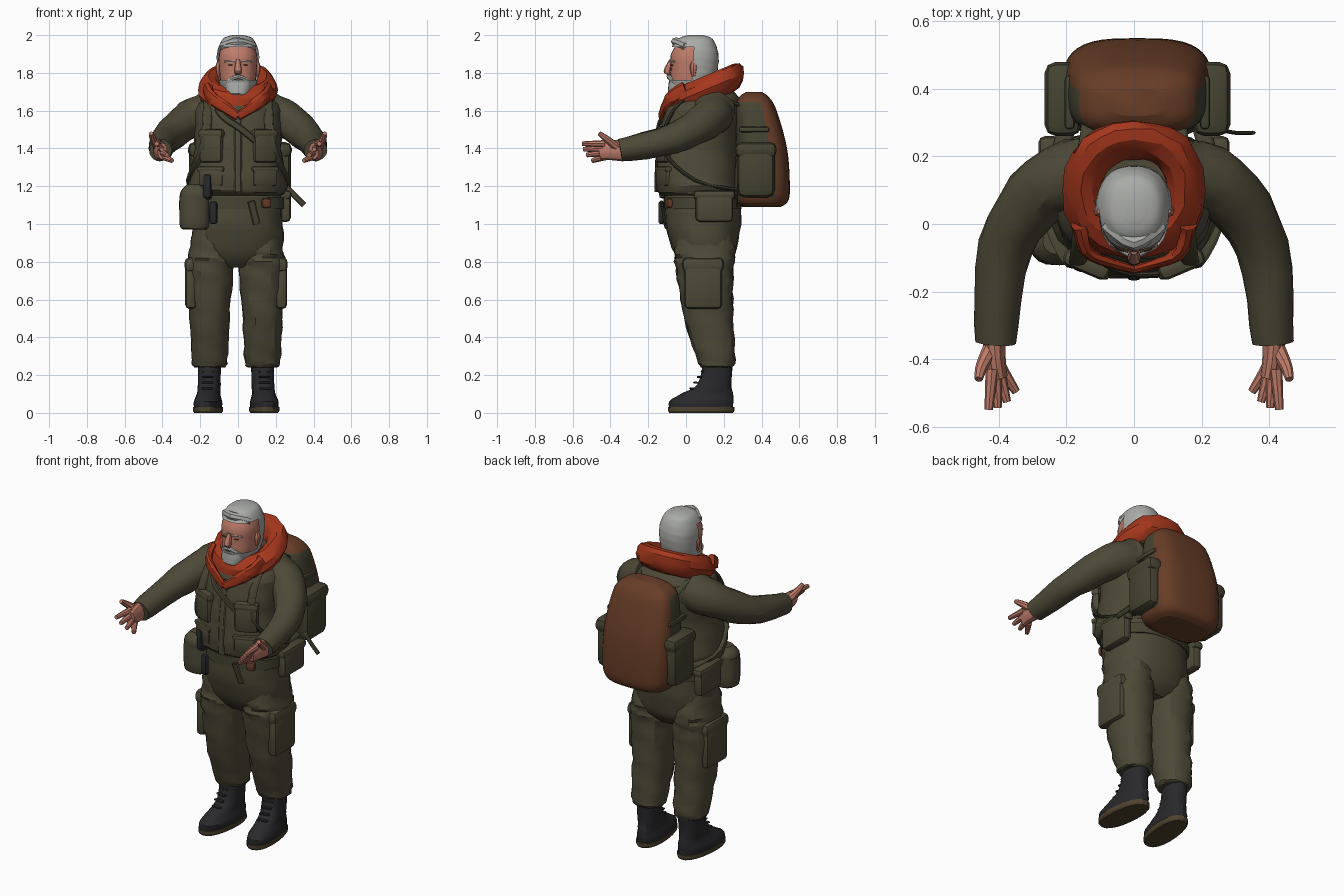
import bpy, bmesh, math, random
from mathutils import Vector, Matrix

random.seed(4)
if "Cube" in bpy.data.objects:
    bpy.data.objects.remove(bpy.data.objects["Cube"], do_unlink=True)


def material(name, *rgb):
    mat = bpy.data.materials.new(name)
    mat.use_nodes = True
    mat.diffuse_color = (*rgb, 1)
    shader = next(node for node in mat.node_tree.nodes if node.type == 'BSDF_PRINCIPLED')
    shader.inputs["Base Color"].default_value = (*rgb, 1)
    shader.inputs["Roughness"].default_value = .8
    return mat


OLIVE = material("olive_cloth", .075, .067, .039)
MOSS = material("dark_olive_webbing", .06, .057, .032)
RUST = material("rust_red_cloth", .38, .038, .012)
BROWN = material("brown_canvas", .135, .046, .02)
SKIN = material("skin", .52, .2, .14)
HAIR = material("grey_hair", .4, .41, .39)
BOOT = material("black_leather", .022, .022, .025)
SOLE = material("boot_sole", .075, .055, .027)
X_AXIS, Y_AXIS, Z_AXIS = Matrix.Identity(3)


def finish(name, bm, materials, rule=None):
    """Turn a bmesh into an object, smooth but with sharp creases kept."""
    bmesh.ops.recalc_face_normals(bm, faces=bm.faces[:])
    bm.normal_update()
    for face in bm.faces:
        face.smooth = True
        if rule:
            face.material_index = rule(face.calc_center_median(), face.normal)
    for edge in bm.edges:
        edge.smooth = edge.calc_face_angle(0) < .45
    mesh = bpy.data.meshes.new(name)
    bm.to_mesh(mesh)
    bm.free()
    for mat in materials:
        mesh.materials.append(mat)
    obj = bpy.data.objects.new(name, mesh)
    bpy.context.scene.collection.objects.link(obj)
    return obj


def spline(points, steps):
    """Smooth curve through tuples of any length."""
    points = [Vector(point) for point in points]
    padded = [points[0], *points, points[-1]]
    curve = []
    for before, start, end, after in zip(padded, padded[1:], padded[2:], padded[3:]):
        for k in range(steps):
            t = k / steps
            ease = t * t * (3 - 2 * t)
            leave, arrive = t * (1 - t) ** 2, t * t * (t - 1)
            curve.append(start.lerp(end, ease) + (end - before) * leave / 2
                         + (after - start) * arrive / 2)
    return curve + [points[-1]]


def skin_rings(name, rings, materials, sides, power, folds, tilt=0, rule=None, keep=None):
    """Join rings given as (centre, half axis, other half axis), with cloth folds."""
    bm, loops, phase = bmesh.new(), [], random.random() * math.tau
    for row, (centre, a, b) in enumerate(rings):
        loop = []
        for k in range(sides):
            angle = math.tau * k / sides
            c, s = math.cos(angle), math.sin(angle)
            crumple = 1 + folds * (math.sin(2 * angle + 2 * row + phase) + random.uniform(-1, 1))
            offset = a * math.copysign(abs(c) ** (2 / power), c)
            offset += b * math.copysign(abs(s) ** (2 / power), s)
            offset *= crumple
            offset.z += tilt * offset.y
            loop.append(bm.verts.new(centre + offset))
        loops.append(loop)
    for low, high in zip(loops, loops[1:]):
        for k in range(sides):
            bm.faces.new((low[k - 1], low[k], high[k], high[k - 1]))
    bm.faces.new(loops[0])
    bm.faces.new(loops[-1])
    if keep:
        drop = [face for face in bm.faces if not keep(face.calc_center_median())]
        bmesh.ops.delete(bm, geom=drop, context='FACES')
    return finish(name, bm, materials, rule)


def column(name, x, stations, *materials, steps=3, sides=20, power=2.3, folds=.0, **options):
    """Upright form from level rings of (z, y, half width, half depth)."""
    rings = [(Vector((x, y, z)), X_AXIS * width, Y_AXIS * depth)
             for z, y, width, depth in spline(stations, steps)]
    return skin_rings(name, rings, materials, sides, power, folds, **options)


def tube(name, points, start, end, mat, flip=1, flat=1, ref=Z_AXIS, sides=8, folds=.0):
    """Tapering tube along a curve; flat stretches the section along ref."""
    path = [Vector((x * flip, y, z)) for x, y, z in spline(points, 4)]
    rings = []
    for i, centre in enumerate(path):
        along = path[min(i + 1, len(path) - 1)] - path[max(i - 1, 0)]
        across = along.cross(ref).normalized()
        radius = start + (end - start) * i / (len(path) - 1)
        rings.append((centre, across * radius, across.cross(along.normalized()) * radius * flat))
    return skin_rings(name, rings, [mat], sides, 2, folds)


def block(name, centre, size, mat, turn=.0):
    """Rounded box, turned about the vertical axis."""
    bm = bmesh.new()
    bmesh.ops.create_cube(bm, size=1, matrix=Matrix.Diagonal((*size, 1)))
    bmesh.ops.bevel(bm, geom=bm.edges[:], offset=min(size) * .4, segments=2, profile=.5, affect='EDGES')
    bm.transform(Matrix.Translation(centre) @ Matrix.Rotation(turn, 4, 'Z'))
    return finish(name, bm, [mat])


def pocket(name, centre, size, mat, turn=.0):
    """Bellows pocket with an overhanging flap."""
    x, y, z = centre
    width, depth, height = size
    block(name, centre, size, mat, turn)
    flap_size = (width * 1.1, depth * 1.1, height * .3)
    block(name + "_flap", (x, y, z + height * .4), flap_size, mat, turn)


def chest_y(x):
    """Front surface of the jacket."""
    return .07 - .23 * math.sqrt(1 - (x / .3) ** 2)


# Trousers, jacket and belt
column("trouser_hips", 0, [(.77, .1, .13, .1), (.84, .1, .23, .16), (1, .09, .24, .2),
       (1.17, .09, .23, .2)], OLIVE, steps=4, folds=.012)
column("jacket", 0, [(1.15, .07, .23, .19), (1.2, .06, .26, .22), (1.4, .06, .23, .21),
       (1.6, .09, .23, .2), (1.67, .11, .17, .17), (1.74, .11, .1, .1)],
       OLIVE, steps=5, sides=28, folds=.013)
column("belt", 0, [(z, .09, .25, .205) for z in (1.08, 1.14)], MOSS, steps=1)
block("belt_buckle", (.15, -.09, 1.11), (.05, .03, .05), BROWN, .3)
tube("jacket_placket", [(0, -.16, 1.17), (0, -.15, 1.4), (0, -.11, 1.6)], .02, .02, OLIVE,
     ref=Y_AXIS, flat=.4)
tube("hanging_strap", [(.07, -.13, 1.12), (.1, -.11, 1)], .02, .02, MOSS, ref=Y_AXIS, flat=.4)

for side, flip in (("left", 1), ("right", -1)):
    # Leg and cargo pocket
    column(side + "_trouser_leg", flip * .14 - .01, [(.24, .16, .08, .08), (.28, .16, .095, .1),
           (.5, .12, .105, .13), (.75, .1, .125, .15), (.86, .1, .11, .16), (1, .09, .08, .14)],
           OLIVE, steps=5, folds=.03)
    pocket(side + "_cargo_pocket", (flip * .24 - .01, .09, .68), (.06, .2, .26), OLIVE)

    # Boot, built about the ankle and toed out
    boot = [column(side + "_boot", 0, [(.02, -.09, .07, .17), (.06, -.09, .073, .17), (.1, -.06, .06, .14),
                   (.15, -.02, .06, .09), (.27, 0, .06, .08)], BOOT, folds=.01),
            column(side + "_boot_sole", 0, [(0, -.09, .07, .17), (.01, -.09, .077, .176),
                   (.03, -.09, .077, .176)], SOLE, steps=1)]
    for i in range(5):
        boot.append(block(side + "_boot_lace", (0, -.14 + i * .02, .13 + i * .03),
                          (.06, .02, .01), BOOT))
    for part in boot:
        part.location = (flip * .14 - .01, .17, 0)
        part.rotation_euler.z = flip * .1

    # Sleeve
    shoulder, upper, elbow, wrist = (.14, .14, 1.59), (.26, .11, 1.55), (.38, -.07, 1.45), (.41, -.35, 1.39)
    tube(side + "_sleeve", [shoulder, upper, elbow, wrist], .12, .06, OLIVE, flip, sides=20, folds=.025)

    # Hand with the palm turned inwards and up
    tube(side + "_palm", [(.415, -.33, 1.39), (.41, -.4, 1.39), (.4, -.455, 1.385)], .035, .026, SKIN,
         flip, flat=1.7, sides=12)
    tube(side + "_thumb", [(.42, -.36, 1.4), (.45, -.42, 1.45), (.46, -.46, 1.48)], .025, .012, SKIN, flip)
    for i, finger in enumerate(("index", "middle", "ring", "little")):
        knuckle = Vector((.42 - i * .009, -.43, 1.425 - i * .023))
        reach = Vector((.01 - i * .018, -.12 + i * i * .006, -i * .007))
        tube(side + "_" + finger + "_finger", [knuckle, knuckle + reach], .02, .012, SKIN, flip)

    # Jacket pockets
    front = chest_y(.14) + .015
    pocket(side + "_chest_pocket", (flip * .14, front, 1.41), (.13, .05, .17), OLIVE, flip * .4)
    pocket(side + "_waist_pocket", (flip * .14, front, 1.25), (.14, .04, .1), OLIVE, flip * .4)
    pocket(side + "_hip_pocket", (flip * .25, .15, 1.09), (.06, .2, .16), OLIVE)

    # Shoulder strap, from pack over the shoulder and back under the arm
    tube(side + "_shoulder_strap", [(.13, .3, 1.62), (.15, .1, 1.69), (.16, -.06, 1.61),
         (.18, -.12, 1.4), (.25, .05, 1.23), (.2, .28, 1.18)], .01, .01, MOSS, flip, ref=X_AXIS, flat=2.6)

    # Pack side pocket and compression strap
    pocket(side + "_pack_pocket", (flip * .22 + .01, .37, 1.28), (.1, .2, .28), MOSS)
    block(side + "_compression_strap", (flip * .2 + .01, .36, 1.5), (.03, .16, .03), MOSS)

    # Ear, eyebrow and eye
    column(side + "_ear", flip * .1, [(1.78, .04, .01, .01), (1.83, .04, .02, .02),
           (1.86, .04, .01, .01)], SKIN, sides=8)
    tube(side + "_eyebrow", [(.015, -.08, 1.86), (.07, -.06, 1.86)], .007, .005, HAIR, flip)
    block(side + "_eye", (flip * .04, -.075, 1.84), (.025, .01, .007), BROWN, flip * .3)

    # Front flap of the hood
    tube(side + "_hood_flap", [(.16, 0, 1.71), (.13, -.09, 1.66), (0, -.135, 1.57)],
         .025, .012, RUST, flip, flat=1.9, folds=.08)

# Hood worn down as a thick sloping collar
turns = [math.tau * (k / 12 - .25) for k in range(13)]
column("hood", 0, [(1.71 + .075 * math.sin(t), .1, .15 + .057 * math.cos(t), .15 + .057 * math.cos(t))
       for t in turns], RUST, steps=1, sides=24, folds=.03, tilt=.42)

# Head, with hair and beard as a shell around it
skull = [(1.66, .03, .06, .07), (1.74, .03, .09, .11), (1.82, .04, .1, .12), (1.9, .04, .1, .12),
         (1.97, .05, .07, .08), (1.99, .05, .02, .03)]
column("neck", 0, [(z, .07, .08, .08) for z in (1.58, 1.72)], SKIN, steps=1)
column("head", 0, skull, SKIN, sides=24)
column("hair_and_beard", 0, [(z + .01, y, width + .01, depth + .01) for z, y, width, depth in skull],
       HAIR, sides=32, steps=6, folds=.006,
       keep=lambda c: c.z > 1.935 or c.y > .03 or c.z < 1.77 - abs(c.x) * .1)
tube("hair_quiff", [(-.08, 0, 1.94), (0, -.055, 1.965), (.08, 0, 1.94)], .024, .024, HAIR, folds=.05)
tube("moustache", [(-.055, -.06, 1.75), (0, -.09, 1.78), (.055, -.06, 1.75)], .013, .013, HAIR)
column("chin_beard", 0, [(1.65, -.03, .03, .03), (1.69, -.045, .06, .05), (1.75, -.04, .07, .05)],
       HAIR, folds=.02)
column("nose", 0, [(1.79, -.09, .01, .01), (1.81, -.1, .02, .02), (1.87, -.08, .01, .01)], SKIN, sides=10)


def pack_panel(centre, normal):
    """Side panels and the back rest use the second colour."""
    sideways = abs(normal.x) > .45 and centre.y < .47 - .3 * max(centre.z - 1.35, 0)
    return int(1.14 < centre.z < 1.65 and (sideways or normal.y < -.5))


# Pack, its loose strap, and the diagonal sling
column("backpack", .01, [(1.09, .4, .16, .1), (1.12, .4, .2, .14), (1.2, .4, .22, .15), (1.4, .4, .215, .135),
       (1.6, .37, .19, .11), (1.67, .36, .15, .08), (1.7, .36, .08, .04)], BROWN, MOSS, sides=40,
       steps=6, power=3.2, rule=pack_panel)
tube("loose_pack_strap", [(.25, .28, 1.2), (.3, .27, 1.15), (.35, .27, 1.1)], .015, .015, MOSS,
     ref=Y_AXIS, flat=.4)
tube("chest_sling", [(-.13, -.03, 1.65), (-.08, -.12, 1.57), (.02, -.15, 1.5), (.14, chest_y(.14), 1.4)],
     .018, .018, MOSS, ref=Y_AXIS, flat=.5)

# Belt pouch and gear on the right hip
column("belt_pouch", -.23, [(.97, -.05, .06, .05), (1, -.05, .08, .07), (1.15, -.05, .08, .07)], OLIVE, folds=.01)
column("belt_pouch_lid", -.22, [(1.13, -.05, .085, .07), (1.17, -.05, .085, .07), (1.21, -.05, .05, .04)], OLIVE)
block("radio", (-.16, -.12, 1.2), (.05, .04, .13), BOOT, -.4)
block("knife_sheath", (-.13, -.13, 1.06), (.04, .03, .12), BOOT, -.2)
